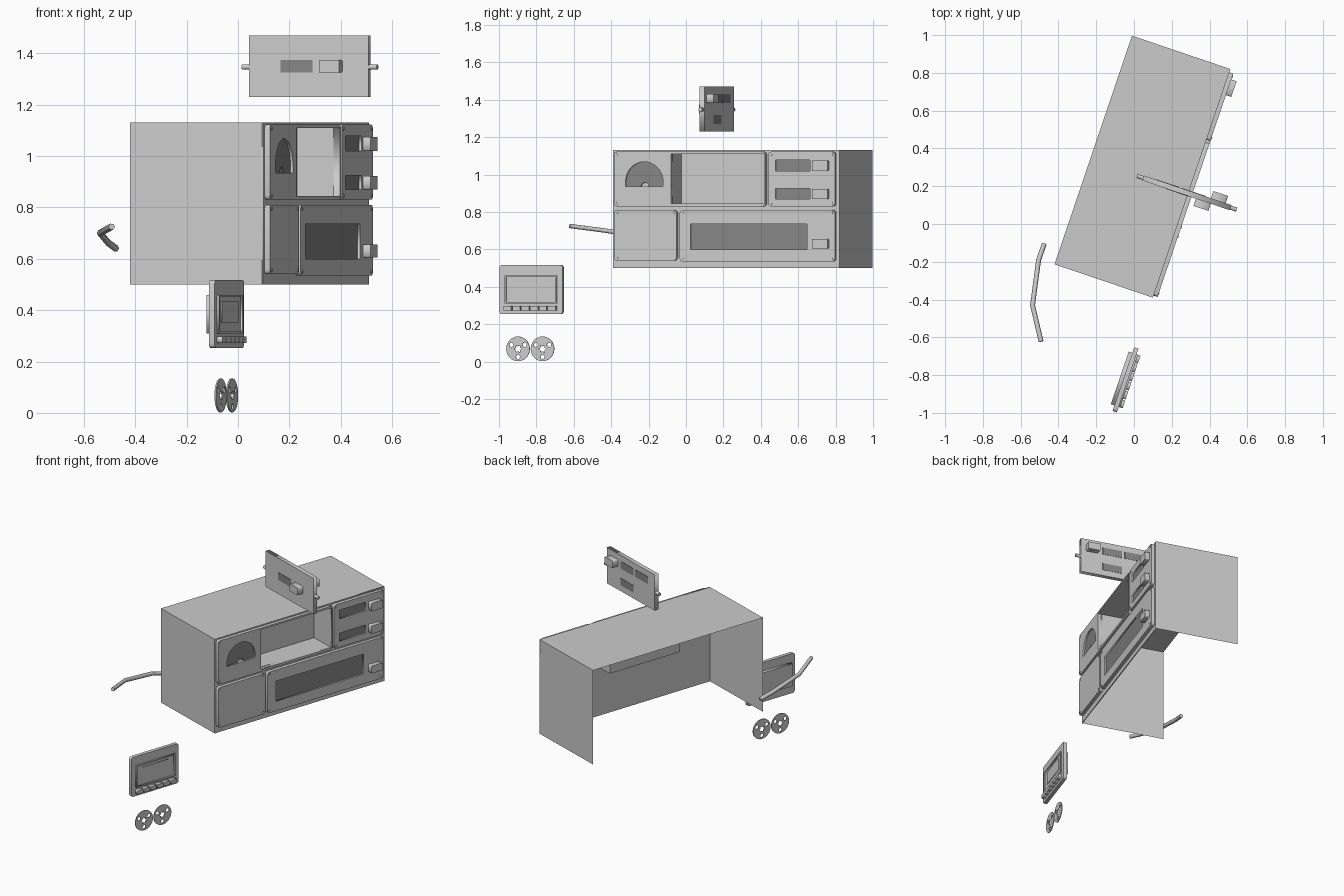
import bpy, bmesh, math
from mathutils import Matrix, Vector

if "Cube" in bpy.data.objects:
    bpy.data.objects.remove(bpy.data.objects["Cube"])

U = Vector((0.321, 0.947, 0)).normalized()   # along the long side
N = Vector((U.y, -U.x, 0))                   # out of the front
UP = Vector((0, 0, 1))


def material(name, v):
    m = bpy.data.materials.new(name)
    m.diffuse_color = (v, v, v, 1)
    m.use_nodes = True
    m.node_tree.nodes["Principled BSDF"].inputs["Base Color"].default_value = m.diffuse_color
    return m


GREY = material("light grey", 0.6)
DARK = material("dark grey", 0.24)


def frame(origin, x):
    """Drawing plane: x along the given direction, y up, z outward."""
    z = x.cross(UP)
    m = Matrix((x, UP, z)).transposed().to_4x4()
    m.translation = Vector(origin)
    return m


def add(name, mesh, mat):
    ob = bpy.data.objects.new(name, mesh)
    mesh.materials.clear()
    mesh.materials.append(mat)
    bpy.context.collection.objects.link(ob)
    return ob


def bake(name, cu, mat, m=Matrix()):
    tmp = bpy.data.objects.new("tmp", cu)
    bpy.context.collection.objects.link(tmp)
    dg = bpy.context.evaluated_depsgraph_get()
    me = bpy.data.meshes.new_from_object(tmp.evaluated_get(dg))
    bpy.data.objects.remove(tmp)
    me.transform(m)
    me.name = name
    return add(name, me, mat)


def sheet(name, fr, loops, d0, d1, mat=GREY):
    """Extruded outline; inner loops become holes."""
    cu = bpy.data.curves.new(name, 'CURVE')
    cu.dimensions, cu.fill_mode = '2D', 'BOTH'
    cu.extrude = (d1 - d0) / 2
    for pts in loops:
        s = cu.splines.new('POLY')
        s.points.add(len(pts) - 1)
        for p, q in zip(s.points, pts):
            p.co = (q[0], q[1], 0, 1)
        s.use_cyclic_u = True
    return bake(name, cu, mat, fr @ Matrix.Translation((0, 0, (d0 + d1) / 2)))


def rect(x0, x1, z0, z1, r=0):
    if not r:
        return [(x0, z0), (x1, z0), (x1, z1), (x0, z1)]
    pts = []
    for cx, cz, a in ((x1 - r, z1 - r, 0), (x0 + r, z1 - r, 90),
                      (x0 + r, z0 + r, 180), (x1 - r, z0 + r, 270)):
        for k in (0, 30, 60, 90):
            t = math.radians(a + k)
            pts.append((cx + r * math.cos(t), cz + r * math.sin(t)))
    return pts


def ring(cx, cz, r, n=24, a0=0.0, a1=2 * math.pi):
    full = a1 - a0 > 6
    return [(cx + r * math.cos(a0 + (a1 - a0) * i / (n if full else n - 1)),
             cz + r * math.sin(a0 + (a1 - a0) * i / (n if full else n - 1)))
            for i in range(n)]


def quads(name, faces, m, mat=GREY):
    bm = bmesh.new()
    for f in faces:
        bm.faces.new([bm.verts.new(m @ Vector(p)) for p in f])
    bmesh.ops.remove_doubles(bm, verts=bm.verts, dist=1e-5)
    me = bpy.data.meshes.new(name)
    bm.to_mesh(me)
    bm.free()
    return add(name, me, mat)


def knob(name, fr, x0, x1, z0, z1, d0, d1):
    ob = sheet(name, fr, [rect(x0, x1, z0, z1)], d0, d1)
    b = ob.modifiers.new("bevel", 'BEVEL')
    b.width, b.segments = 0.005, 1


# ---- main case: open at the back and underneath ----
L, W, Z0, Z1 = 1.278, 0.55, 0.50, 1.13
case = frame((0.10, -0.39, 0), U)
quads("case_shell", [
    [(0, Z1, 0), (L, Z1, 0), (L, Z1, -W), (0, Z1, -W)],
    [(0, Z0, 0), (0, Z1, 0), (0, Z1, -W), (0, Z0, -W)],
    [(L, Z0, 0), (L, Z0, -W), (L, Z1, -W), (L, Z1, 0)]], case)


def u(y):
    return (y + 0.396) / U.y


P = 0.022                                   # plate thickness
bay = (u(-0.08), u(0.42), 0.845, 1.11)
sheet("front_panel", case, [rect(0, L, Z0, Z1), rect(*bay)], -0.006, 0)

# recessed cassette bay
a, b, c, d = bay
D = -0.155
quads("cassette_bay", [
    [(a, c, D), (b, c, D), (b, d, D), (a, d, D)],
    [(a, c, D), (a, d, D), (a, d, P), (a, c, P)],
    [(b, c, D), (b, c, P), (b, d, P), (b, d, D)],
    [(a, c, D), (a, c, P), (b, c, P), (b, c, D)],
    [(a, d, D), (b, d, D), (b, d, P), (a, d, P)]], case)

# dial with a rounded top
dc, dr = u(-0.222), 0.106
dial = [(dc + dr, 0.935)] + ring(dc, 0.962, dr, 17, 0, math.pi) + [(dc - dr, 0.935)]
notch = ring(dc, 0.935, 0.022, 7, math.pi, 0)
sheet("dial_face", case, [dial + notch], 0.002, 0.012, DARK)

windows = {"upper_slot": (u(0.48), u(0.665), 1.02, 1.078),
           "middle_slot": (u(0.48), u(0.665), 0.87, 0.925),
           "tuner_window": (u(0.025), u(0.648), 0.60, 0.735)}
for n, w in windows.items():
    sheet(n, case, [rect(*w)], 0.002, 0.012, DARK)

# raised front plates with their openings
plates = {
    "dial_plate": ((u(-0.385), u(0.427), 0.83, 1.122), [dial, rect(*bay)]),
    "slot_plate": ((u(0.44), u(0.797), 0.83, 1.122),
                   [rect(*windows["upper_slot"]), rect(*windows["middle_slot"])]),
    "blank_plate": ((u(-0.385), u(-0.05), 0.54, 0.81), []),
    "tuner_plate": ((u(-0.033), u(0.797), 0.535, 0.81), [rect(*windows["tuner_window"])])}
for n, (r, holes) in plates.items():
    sheet(n, case, [rect(*r, 0.016)] + holes, 0, P)
    for i, x in enumerate((r[0] + 0.017, r[1] - 0.017)):
        for j, z in enumerate((r[2] + 0.015, r[3] - 0.015)):
            if n != "dial_plate" or i == 0:
                sheet(f"{n}_screw_{i}{j}", case, [ring(x, z, 0.007, 8)], P, P + 0.003)

# front knobs
for n, z0, z1 in (("upper", 1.02, 1.075), ("middle", 0.87, 0.923), ("lower", 0.605, 0.655)):
    knob(n + "_knob", case, u(0.684), u(0.766), z0, z1, P, 0.052)

# ---- floating control board ----
board = frame((0.28, 0.165, 0), N)
T = 0.014
sheet("control_board", board, [rect(-0.245, 0.245, 1.23, 1.47)], -T, T)
sheet("board_front_window", board, [rect(-0.116, 0.016, 1.325, 1.375)], T, T + 0.002, DARK)
knob("board_front_knob", board, 0.055, 0.138, 1.325, 1.375, T, T + 0.04)
for i, (x, z) in enumerate(((-0.03, 1.383), (-0.178, 1.383), (-0.03, 1.27))):
    sheet(f"board_back_window_{i}", board, [rect(x, x + 0.13, z, z + 0.048)],
          -T - 0.002, -T, DARK)
knob("board_back_knob", board, 0.13, 0.212, 1.383, 1.431, -T - 0.04, -T)
pin = frame((0.28, 0.165, 0), -U)
for s in (-1, 1):
    x0, x1 = sorted((s * 0.24, s * 0.278))
    sheet("board_pin", pin, [ring(0, 1.347, 0.011, 10)], -x1, -x0)

# ---- carrying handle ----
cu = bpy.data.curves.new("handle", 'CURVE')
cu.dimensions, cu.bevel_depth, cu.bevel_resolution = '3D', 0.013, 1
cu.use_fill_caps = True
path = [(-0.475, -0.105, 0.64), (-0.505, -0.19, 0.662), (-0.537, -0.43, 0.70),
        (-0.492, -0.622, 0.725)]
s = cu.splines.new('POLY')
s.points.add(len(path) - 1)
for p, q in zip(s.points, path):
    p.co = (*q, 1)
bake("handle", cu, GREY)

# ---- cassette door ----
door = frame((-0.045, -0.825, 0), U)
sheet("door_plate", door, [rect(-0.178, 0.178, 0.253, 0.517, 0.015)], -0.012, 0.012)
sheet("door_frame", door, [rect(-0.147, 0.147, 0.31, 0.46), rect(-0.138, 0.138, 0.318, 0.452)],
      0.012, 0.02)
sheet("door_window", door, [rect(-0.10, 0.10, 0.352, 0.435)], 0.012, 0.016)
sheet("door_back_box", door, [rect(-0.147, 0.147, 0.31, 0.46)], -0.032, -0.012)
for i in range(6):
    x = -0.148 + i * 0.05
    sheet(f"door_button_{i}", door, [rect(x, x + 0.044, 0.272, 0.297)], 0.012, 0.034)

# ---- pair of reels ----
for i, y in enumerate((-0.898, -0.767)):
    reel = frame((-0.043 + (y + 0.825) * 0.339, y, 0.068), U)
    hub = [(r * math.cos(k * math.pi / 6), r * math.sin(k * math.pi / 6))
           for k, r in enumerate((0.022, 0.013) * 6)]
    holes = [ring(0.043 * math.cos(t), 0.043 * math.sin(t), 0.012, 10)
             for t in (math.radians(x) for x in (30, 150, 270))]
    sheet(f"reel_{i}", reel, [ring(0, 0, 0.066, 32), hub] + holes, -0.003, 0.003)
